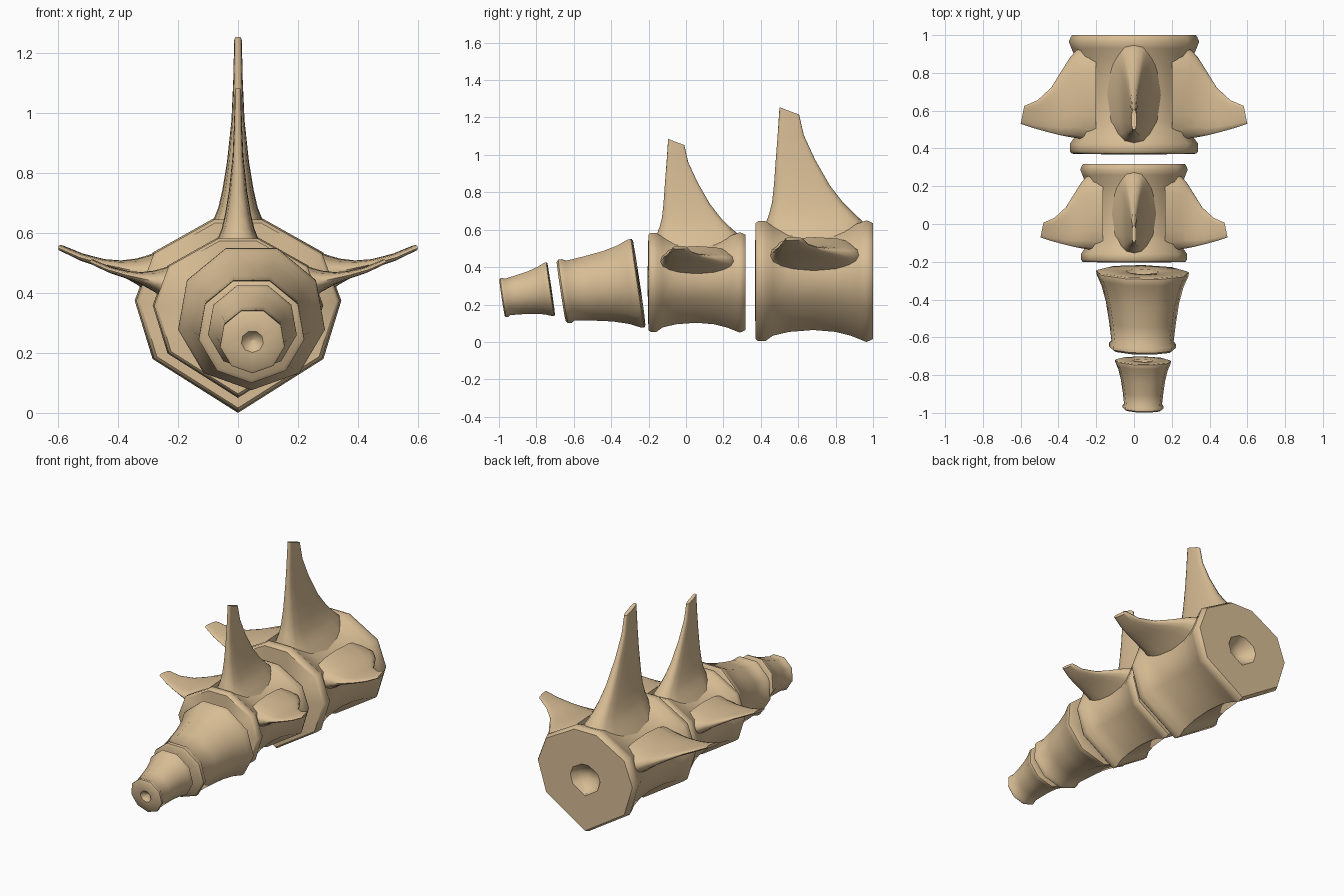
import bpy, bmesh, math

if "Cube" in bpy.data.objects:
    bpy.data.objects.remove(bpy.data.objects["Cube"])

bone = bpy.data.materials.new("bone_tan")
bone.diffuse_color = (0.69, 0.51, 0.30, 1)
bone.use_nodes = True
bone.node_tree.nodes["Principled BSDF"].inputs["Base Color"].default_value = bone.diffuse_color


def loft(name, rings, angle, mirror=False):
    """Skin a list of closed rings into a capped, smooth-shaded object."""
    bm = bmesh.new()
    vs = [[bm.verts.new(p) for p in r] for r in rings]
    n = len(rings[0])
    for a, b in zip(vs, vs[1:]):
        for i in range(n):
            j = (i + 1) % n
            bm.faces.new((a[i], a[j], b[j], b[i]))
    bm.faces.new(vs[0])
    bm.faces.new(vs[-1])
    bmesh.ops.recalc_face_normals(bm, faces=bm.faces)
    me = bpy.data.meshes.new(name)
    bm.to_mesh(me)
    bm.free()
    me.materials.append(bone)
    ob = bpy.data.objects.new(name, me)
    bpy.context.collection.objects.link(ob)
    bpy.ops.object.select_all(action='DESELECT')
    ob.select_set(True)
    bpy.context.view_layer.objects.active = ob
    bpy.ops.object.shade_smooth_by_angle(angle=math.radians(angle))
    if mirror:
        ob.modifiers.new("mirror", 'MIRROR')
    return ob


def boxy_oval(a0, a1, b0, b1, n=16, power=0.6):
    """Rounded rectangle section between two ranges."""
    out = []
    for i in range(n):
        t = 2 * math.pi * i / n
        c, s = math.cos(t), math.sin(t)
        c = math.copysign(abs(c) ** power, c)
        s = math.copysign(abs(s) ** power, s)
        out.append(((a0 + a1) / 2 + c * (a1 - a0) / 2,
                    (b0 + b1) / 2 + s * (b1 - b0) / 2))
    return out


# Nine-sided outline of the large bodies, relative to its centre
HALF = [(0.285, -0.155), (0.345, 0.04), (0.285, 0.2), (0.08, 0.315)]
OUTLINE = [(0, -0.335)] + HALF + [(-x, z) for x, z in reversed(HALF)]


def large_vertebra(label, s, oy, oz):
    def put(x, y, z):
        return (x * s, (y - 0.685) * s + oy, (z - 0.005) * s + oz)

    # Waisted body with lipped rims and a dimple in each end
    prof = [(0.43, 0.1), (0.40, 0.22), (0.368, 0.3), (0.372, 0.95), (0.385, 0.985),
            (0.425, 0.985), (0.465, 0.9), (0.55, 0.84), (0.68, 0.81), (0.8, 0.84),
            (0.88, 0.9), (0.93, 0.96), (0.965, 1.0), (0.99, 0.97), (1.0, 0.95),
            (1.0, 0.3), (0.96, 0.22), (0.93, 0.1)]
    loft(label + "_body",
         [[put(x * k, y, 0.34 + z * k) for x, z in OUTLINE] for y, k in prof], 48)

    # Upright blade, flaring into the body
    spine = [(0.54, 0.42, 0.97, 0.15), (0.61, 0.425, 0.965, 0.105),
             (0.65, 0.43, 0.945, 0.082), (0.69, 0.445, 0.90, 0.066),
             (0.75, 0.46, 0.84, 0.052), (0.84, 0.47, 0.77, 0.037),
             (0.98, 0.48, 0.69, 0.022), (1.11, 0.49, 0.63, 0.016),
             (1.26, 0.5, 0.605, 0.013)]
    loft(label + "_spine",
         [[put(x, y, z - (0.38 * (y - 0.5) if z > 1.2 else 0))
           for y, x in boxy_oval(y0, y1, -w, w)] for z, y0, y1, w in spine], 55)

    # Side wings, swept and curving upward
    wing = [(0.2, 0.43, 0.95, 0.33, 0.565), (0.26, 0.445, 0.94, 0.375, 0.545),
            (0.305, 0.455, 0.92, 0.41, 0.53), (0.34, 0.46, 0.88, 0.435, 0.52),
            (0.39, 0.47, 0.80, 0.463, 0.514), (0.45, 0.485, 0.722, 0.485, 0.518),
            (0.53, 0.507, 0.655, 0.512, 0.537), (0.60, 0.53, 0.625, 0.546, 0.565)]
    loft(label + "_wings",
         [[put(x - max(0, x - 0.4) * (y - y0), y, z)
           for y, z in boxy_oval(y0, y1, z0, z1, power=0.8)]
          for x, y0, y1, z0, z1 in wing], 60, mirror=True)


def small_vertebra(label, front, back, r0, r1):
    """Tapered tail bone with tilted ends; front and back are (x, y, z)."""
    prof = [(0.1, 0.02), (0.05, 0.25), (0, 0.35), (0.0, 0.95), (0.025, 1.02),
            (0.075, 1.0), (0.11, 0.92), (0.35, 0.9), (0.6, 0.9), (0.8, 0.94),
            (0.9, 0.99), (0.95, 1.01), (0.985, 1.0), (1.0, 0.95), (1.0, 0.35),
            (0.95, 0.25), (0.91, 0.02)]
    rings = []
    for t, k in prof:
        c = [a + (b - a) * t for a, b in zip(front, back)]
        r = (r0 + (r1 - r0) * t) * k
        ring = []
        for i in range(9):
            a = 2 * math.pi * i / 9 - math.pi / 2
            x, z = r * math.cos(a), r * math.sin(a)
            ring.append((c[0] + x * 1.02, c[1] - 0.15 * z - 0.02 * x, c[2] + z))
        rings.append(ring)
    loft(label + "_body", rings, 48)


large_vertebra("first_vertebra", 1.0, 0.685, 0.0)
large_vertebra("second_vertebra", 0.825, 0.057, 0.05)
small_vertebra("third_vertebra", (0.045, -0.668, 0.274), (0.045, -0.252, 0.322), 0.17, 0.245)
small_vertebra("fourth_vertebra", (0.048, -0.984, 0.238), (0.048, -0.722, 0.288), 0.104, 0.148)
